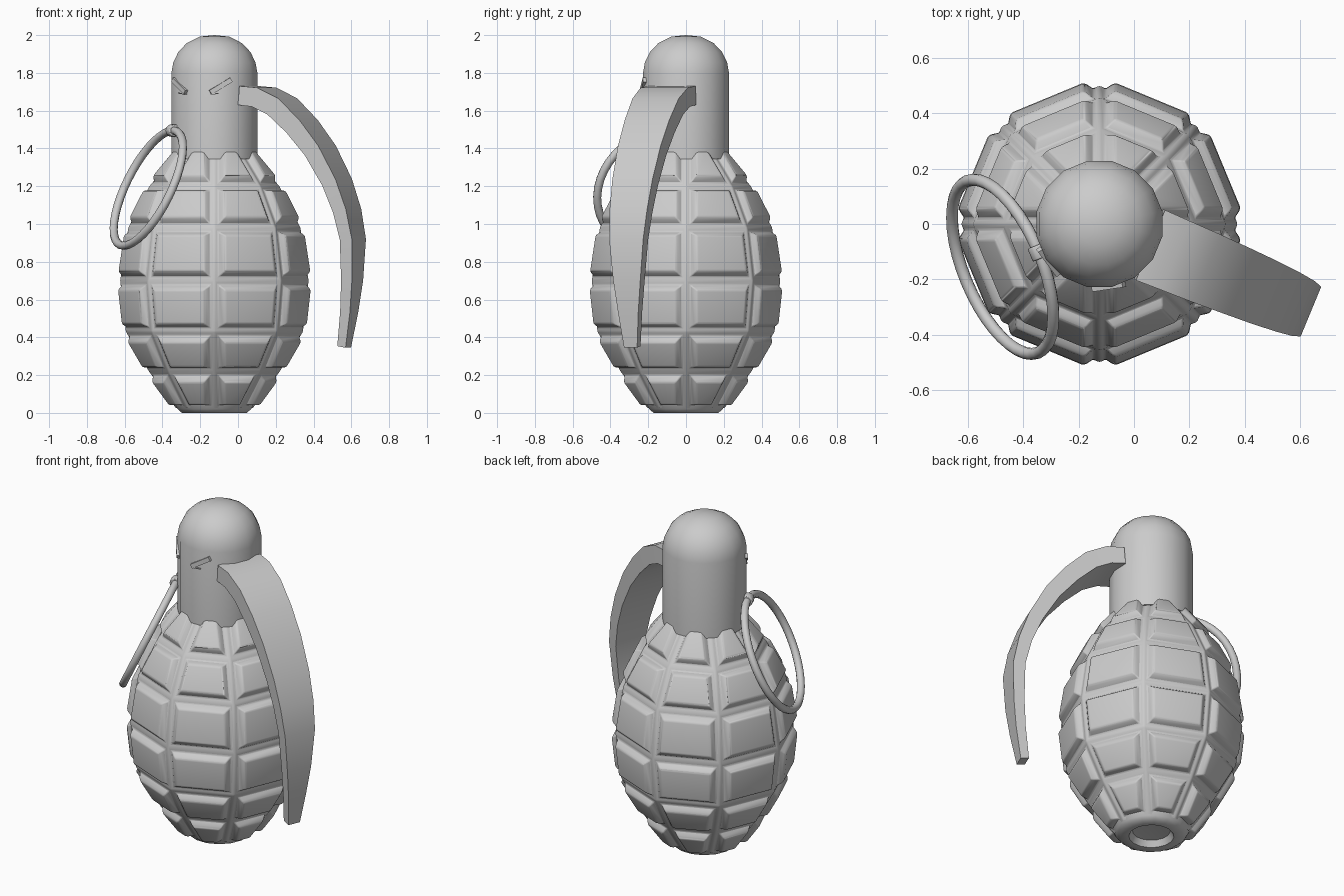
import bpy, bmesh
from math import sin, cos, pi, radians
from mathutils import Matrix, Vector

if "Cube" in bpy.data.objects:
    bpy.data.objects.remove(bpy.data.objects["Cube"])

AXIS = Vector((-0.125, 0, 0))          # vertical axis of the body and neck


def finish(name, bm, angle=35, bevel=0, segments=2):
    bmesh.ops.recalc_face_normals(bm, faces=bm.faces)
    me = bpy.data.meshes.new(name)
    bm.to_mesh(me)
    bm.free()
    ob = bpy.data.objects.new(name, me)
    bpy.context.collection.objects.link(ob)
    if bevel:
        mod = ob.modifiers.new("Bevel", 'BEVEL')
        mod.width = bevel
        mod.segments = segments
        mod.limit_method = 'ANGLE'
        mod.angle_limit = radians(20)
    bpy.ops.object.select_all(action='DESELECT')
    ob.select_set(True)
    bpy.context.view_layer.objects.active = ob
    bpy.ops.object.shade_smooth_by_angle(angle=radians(angle))
    return ob


def rings(bm, profile, n, offset=0.0):
    """Surface of revolution with n sides; a zero radius closes to a point."""
    loops = []
    for r, z in profile:
        if r == 0:
            loops.append([bm.verts.new(AXIS + Vector((0, 0, z)))] * n)
        else:
            loops.append([bm.verts.new(AXIS + Vector((r * cos(a), r * sin(a), z)))
                          for a in (2 * pi * (i + offset) / n for i in range(n))])
    faces = []
    for lo, hi in zip(loops, loops[1:]):
        for i in range(n):
            j = (i + 1) % n
            quad = list(dict.fromkeys((lo[i], lo[j], hi[j], hi[i])))
            faces.append(bm.faces.new(quad))
    return faces


# Body: eight-sided core, every panel raised into a block
bm = bmesh.new()
panels = rings(bm, [(.205, .025), (.348, .22), (.470, .43), (.500, .70),
                    (.457, .98), (.345, 1.20), (.17, 1.41)], 8)
for f in bm.faces:
    f.normal_update()
for thickness, depth in ((.022, 0), (.018, .030), (.010, .008)):
    bmesh.ops.inset_individual(bm, faces=panels, thickness=thickness,
                               depth=depth, use_even_offset=True)
finish("body", bm, 50, .008)

# Recessed base
bm = bmesh.new()
rings(bm, [(.215, .05), (.198, .02), (.175, 0), (.125, 0), (.105, .035), (0, .045)], 16, .5)
finish("base_plug", bm, 50)

# Neck with domed top
bm = bmesh.new()
rings(bm, [(.17, 1.345), (.232, 1.345), (.232, 1.80), (.222, 1.855), (.195, 1.91),
           (.15, 1.957), (.08, 1.992), (0, 2.0)], 16, .5)
finish("neck", bm, 40)

# Safety lever: (distance from axis, height, thickness, width) along outer face
u = Vector((cos(radians(-22.5)), sin(radians(-22.5)), 0))
v = Vector((-u.y, u.x, 0))
path = [(.20, 1.73, .10, .275), (.30, 1.722, .105, .27), (.42, 1.665, .105, .265),
        (.54, 1.55, .10, .255), (.645, 1.415, .092, .245), (.74, 1.24, .083, .23),
        (.797, 1.08, .075, .215), (.828, .92, .069, .195), (.820, .70, .062, .155),
        (.80, .53, .056, .115), (.767, .345, .048, .075)]
bm = bmesh.new()
sections = []
for i, (d, z, t, w) in enumerate(path):
    a, b = path[max(i - 1, 0)], path[min(i + 1, len(path) - 1)]
    tan = Vector((b[0] - a[0], b[1] - a[1])).normalized()
    outer = AXIS + u * d + Vector((0, 0, z))
    inner = outer + (u * tan.y - Vector((0, 0, tan.x))) * t
    sections.append([bm.verts.new(p + v * s * w / 2)
                     for p, s in ((outer, 1), (outer, -1), (inner, -1), (inner, 1))])
for p, q in zip(sections, sections[1:]):
    for i in range(4):
        bm.faces.new((p[i], p[(i + 1) % 4], q[(i + 1) % 4], q[i]))
bm.faces.new(sections[0])
bm.faces.new(sections[-1])
finish("lever", bm, 35)

# Pull ring, hanging outward from the neck
side = Vector((.383, -.924, 0))
up = Vector((.924 * .42, .383 * .42, .907)).normalized()
normal = side.cross(up).normalized()
centre = Vector((-.475, -.155, 1.19))
R, tube, n, m = .336, .022, 40, 10
bm = bmesh.new()
grid = []
for i in range(n):
    a = 2 * pi * i / n
    radial = side * cos(a) + up * sin(a)
    grid.append([bm.verts.new(centre + radial * (R + tube * cos(b)) + normal * tube * sin(b))
                 for b in (2 * pi * j / m for j in range(m))])
for i in range(n):
    p, q = grid[i], grid[(i + 1) % n]
    for j in range(m):
        bm.faces.new((p[j], q[j], q[(j + 1) % m], p[(j + 1) % m]))
finish("pull_ring", bm, 60)

# Clip joining ring and neck
bm = bmesh.new()
mat = Matrix.Translation(centre + up * R) @ side.to_track_quat('Z', 'Y').to_matrix().to_4x4()
bmesh.ops.create_cone(bm, cap_ends=True, segments=12, radius1=.034, radius2=.034,
                      depth=.05, matrix=mat)
finish("ring_clip", bm, 40, .005)


# Slanted brows and small marks beneath them
def mark(name, angle, z, tilt, size):
    bm = bmesh.new()
    turn = Matrix.Rotation(radians(angle + 90), 4, 'Z')
    mat = (Matrix.Translation(AXIS + Vector((0, 0, z))) @ turn @ Matrix.Translation((0, -.230, 0))
           @ Matrix.Rotation(radians(tilt), 4, 'Y') @ Matrix.Diagonal((*size, 1)))
    bmesh.ops.create_cube(bm, size=1, matrix=mat)
    finish(name, bm)


for label, s in (("left", -1), ("right", 1)):
    mark(label + "_brow", -112.5 + 31 * s, 1.73, -31 * s, (.13, .018, .026))
    mark(label + "_eye_mark", -112.5 + 24 * s, 1.69, -4 * s, (.055, .012, .006))
